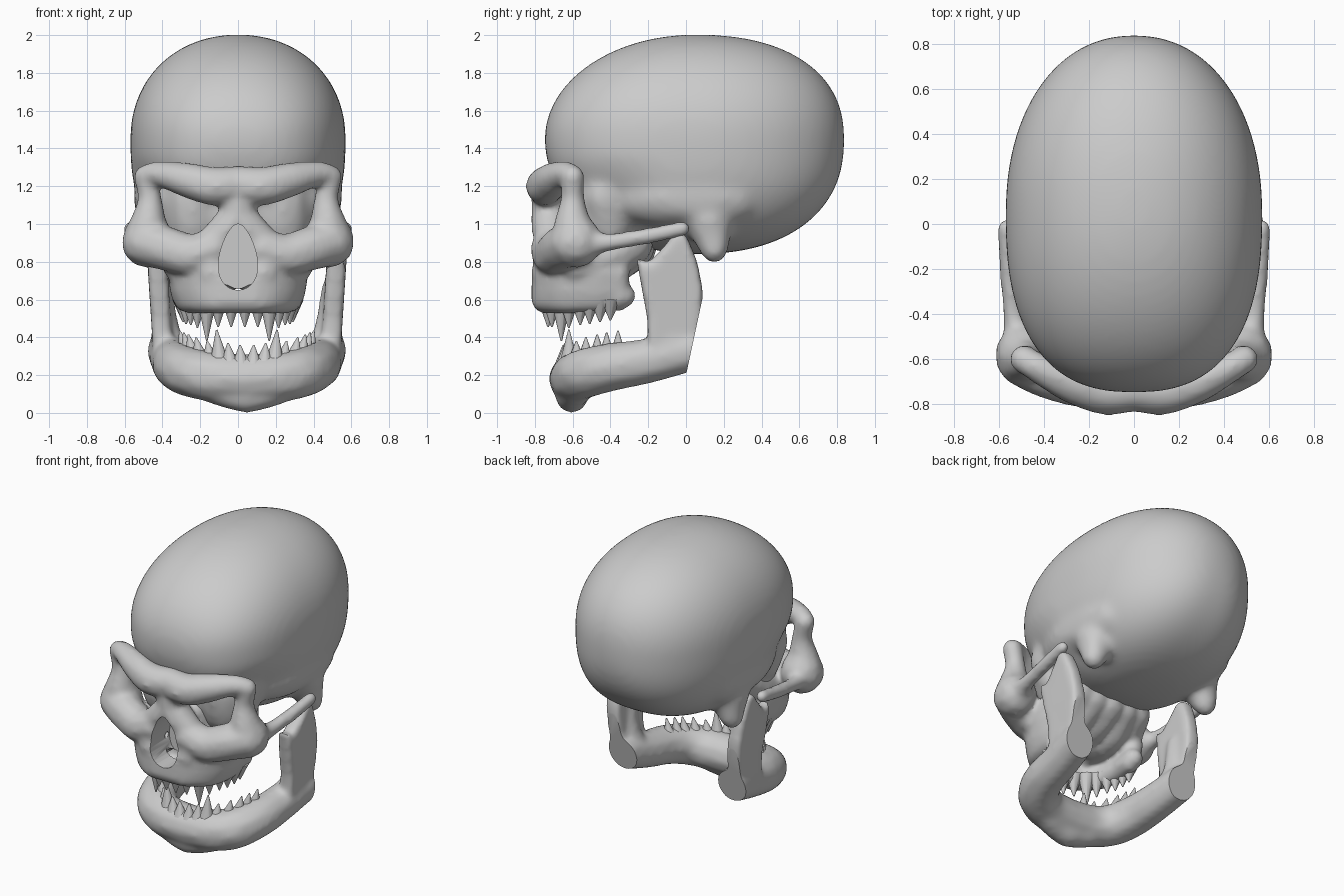
import bpy, bmesh, math
from mathutils import Vector, Matrix

if "Cube" in bpy.data.objects:
    bpy.data.objects.remove(bpy.data.objects["Cube"])


def chain(bm, pts, mirror=True, steps=10):
    """Sweep spheres along a smooth path of (x, y, z, r), optionally mirrored in x."""
    P = [Vector(p) for p in pts]
    P = [2 * P[0] - P[1]] + P + [2 * P[-1] - P[-2]]
    for k in range(1, len(P) - 2):
        p0, p1, p2, p3 = P[k - 1:k + 3]
        for i in range(steps + 1):
            t = i / steps
            x, y, z, r = 0.5 * (2 * p1 + (p2 - p0) * t + (2 * p0 - 5 * p1 + 4 * p2 - p3) * t * t
                                + (3 * p1 - p0 - 3 * p2 + p3) * t ** 3)
            for s in ((1, -1) if mirror else (1,)):
                bmesh.ops.create_icosphere(bm, subdivisions=2, radius=r,
                                           matrix=Matrix.Translation((s * x, y, z)))


def prism(bm, ring, offset):
    """Closed solid between a ring of points and its copy moved by offset."""
    a = [bm.verts.new(p) for p in ring]
    b = [bm.verts.new(Vector(p) + Vector(offset)) for p in ring]
    bm.faces.new(a)
    bm.faces.new(b[::-1])
    for i in range(len(a)):
        bm.faces.new((a[i - 1], b[i - 1], b[i], a[i]))
    bmesh.ops.recalc_face_normals(bm, faces=bm.faces[:])


def make(name, bm):
    me = bpy.data.meshes.new(name)
    bm.to_mesh(me)
    bm.free()
    ob = bpy.data.objects.new(name, me)
    bpy.context.collection.objects.link(ob)
    return ob


def select(ob):
    bpy.ops.object.select_all(action='DESELECT')
    ob.select_set(True)
    bpy.context.view_layer.objects.active = ob


def shade(ob, angle=45):
    select(ob)
    bpy.ops.object.shade_smooth_by_angle(angle=math.radians(angle))


def fuse(ob, voxel, smooth, cutter=None):
    """Melt overlapping solids into one smooth bone."""
    m = ob.modifiers.new("melt", 'REMESH')
    m.mode, m.voxel_size = 'VOXEL', voxel
    m = ob.modifiers.new("soften", 'SMOOTH')
    m.factor, m.iterations = 0.5, smooth
    if cutter:
        m = ob.modifiers.new("cut", 'BOOLEAN')
        m.operation, m.object, m.solver = 'DIFFERENCE', cutter, 'EXACT'
    select(ob)
    bpy.ops.object.convert(target='MESH')
    shade(ob)


# Cranium: egg-shaped vault, pinched at the temples
bm = bmesh.new()
bmesh.ops.create_uvsphere(bm, u_segments=64, v_segments=40, radius=1)
for v in bm.verts:
    a, b, u = v.co
    n = math.hypot(a, b) or 1
    c, s = a / n, b / n
    p = 2.5 if u < 0 else 2.15
    w = 0.57 * max(0, 1 - abs(u) ** p) ** (1 / p)
    q = 2.0 if u < 0 else 2.3
    h = max(0, 1 - abs(u) ** q) ** (1 / q) * (0.553 if s > 0 else 0.61)
    e = 0.95 if s > 0 else 0.76
    x = math.copysign(abs(c) ** e, c) * w
    z = 1.45 + math.copysign(abs(s) ** e, s) * h
    y = 0.045 + 0.793 * u
    pinch = min(1, max(0, (1.35 - z) / 0.3)) * min(1, max(0, (-0.1 - y) / 0.3))
    v.co = (x * (1 - 0.15 * pinch), y, z)
bmesh.ops.recalc_face_normals(bm, faces=bm.faces[:])
# Temple bulges, mastoid knobs and the mass behind the eye sockets
chain(bm, [(.36, -.26, 1.14, .13), (.39, -.1, 1.14, .16), (.395, .1, 1.14, .165),
           (.385, .25, 1.14, .15)])
chain(bm, [(.42, .12, 1.02, .13), (.435, .14, .93, .1), (.455, .15, .865, .078)])
chain(bm, [(.24, -.48, 1.13, .15), (.23, -.45, 1.0, .16), (.22, -.38, .88, .14)])
chain(bm, [(.34, -.43, 1.14, .12), (.3, -.4, 1.0, .12)])
chain(bm, [(.05, -.48, 1.06, .14), (.05, -.42, .9, .15)])
fuse(make("cranium", bm), 0.02, 22)

# Nose opening cutter: pear outline
bm = bmesh.new()
prism(bm, [(0.1 * math.sin(t) * (1 - 0.3 * math.cos(t)), -1.0, 0.825 + 0.175 * math.cos(t))
           for t in [i * math.tau / 32 for i in range(32)]], (0, 0.4, 0))
nose = make("nose_cutter", bm)
nose.hide_render = True

# Face: brow, eye socket rims, cheeks, upper jaw and cheek arches
bm = bmesh.new()
chain(bm, [(0, -.735, 1.21, .1), (.13, -.745, 1.2, .105), (.26, -.71, 1.23, .095),
           (.36, -.67, 1.255, .078), (.44, -.63, 1.265, .066), (.49, -.60, 1.25, .064)])
chain(bm, [(.49, -.60, 1.25, .064), (.467, -.60, 1.13, .066), (.475, -.60, 1.0, .1),
           (.48, -.58, .905, .14)])
chain(bm, [(.49, -.60, .90, .125), (.38, -.66, .87, .12), (.25, -.70, .835, .115),
           (.13, -.715, .87, .11)])
chain(bm, [(0, -.73, 1.2, .09), (0, -.725, 1.06, .095), (.05, -.72, .98, .1),
           (.14, -.715, .88, .09), (.14, -.735, .74, .085)])
for z, k in ((.74, 1.02), (.70, 1), (.66, .98), (.63, .95), (.6, .91)):
    chain(bm, [(0, -.745, z, .075), (.14 * k, -.735, z, .075), (.26 * k, -.64, z, .075),
               (.30 * k, -.5, z, .07), (.29 * k, -.36, z, .065)], steps=8)
chain(bm, [(.28, -.36, .62, .066), (.27, -.33, .62, .066)])
chain(bm, [(.3, -.58, .78, .1), (.25, -.42, .83, .13), (.22, -.3, .9, .13)])
chain(bm, [(.14, -.62, .71, .06), (.14, -.42, .76, .1), (.12, -.28, .88, .12)])
chain(bm, [(0, -.62, .71, .06), (0, -.42, .77, .1), (0, -.28, .88, .13)])
chain(bm, [(.06, -.52, .74, .1), (.06, -.51, .86, .11), (.06, -.5, .98, .12)])
chain(bm, [(.5, -.52, .9, .085), (.532, -.42, .902, .05), (.555, -.2, .937, .045),
           (.568, -.02, .975, .042)], steps=12)
fuse(make("face", bm), 0.016, 10, nose)
bpy.data.objects.remove(nose)

# Lower jaw: upright rami, curved body and chin; it sits slightly off centre
SHIFT = 0.047
side = [(-.2, .25), (-.205, .5), (-.235, .66), (-.265, .83), (-.2, .79), (-.1, .9),
        (-.06, .96), (.0, .95), (.06, .8), (.09, .65), (.085, .5), (.03, .22)]
bm = bmesh.new()
for s in (1, -1):
    prism(bm, [(s * (.37 + .065 * z), y, z) for y, z in side], (s * .105, 0, 0))
bmesh.ops.bevel(bm, geom=bm.edges[:], offset=.028, segments=2, affect='EDGES', profile=.5,
                clamp_overlap=True)
chain(bm, [(0, -.595, .18, .135), (.18, -.58, .19, .135), (.3, -.515, .215, .135),
           (.365, -.38, .245, .13), (.39, -.2, .275, .122), (.42, .03, .33, .112)])
chain(bm, [(.41, -.08, .3, .11), (.43, -.06, .45, .075), (.45, -.07, .65, .06)])
chain(bm, [(0, -.605, .085, .088), (.08, -.6, .1, .085), (.16, -.58, .14, .1)])
for v in bm.verts:
    v.co.x += SHIFT
jaw = make("lower_jaw", bm)
fuse(jaw, 0.016, 14)
# Flat slanted cut at the jaw corners
bm = bmesh.new()
bm.from_mesh(jaw.data)
bmesh.ops.bisect_plane(bm, geom=bm.verts[:] + bm.edges[:] + bm.faces[:], dist=1e-5,
                       plane_co=(0, 0, .2), plane_no=(0, .35, -.075), clear_outer=True)
bmesh.ops.holes_fill(bm, edges=[e for e in bm.edges if e.is_boundary], sides=0)
bm.to_mesh(jaw.data)
bm.free()
shade(jaw)


def teeth(name, rows, base, shift, lean):
    """Pointed teeth: rows of (x, y, tip z), mirrored."""
    bm = bmesh.new()
    for x, y, tip in rows:
        for s in (1, -1):
            lo = Vector((s * (x - lean * x) + shift, y, base + (.12 * x if lean else 0)))
            hi = Vector((s * x + shift, y, tip))
            d = hi - lo
            rot = d.to_track_quat('Z', 'Y').to_matrix().to_4x4()
            bmesh.ops.create_cone(bm, cap_ends=True, segments=10, radius1=.056, radius2=.004,
                                  depth=d.length, matrix=Matrix.Translation((lo + hi) / 2) @ rot)
    shade(make(name, bm), 50)


# Teeth, with long canines
teeth("upper_teeth", [(.036, -.73, .455), (.105, -.71, .455), (.165, -.66, .38),
                      (.215, -.62, .45), (.25, -.56, .465), (.275, -.51, .47),
                      (.29, -.455, .48), (.295, -.4, .49)], .6, 0, 0)
teeth("lower_teeth", [(.036, -.65, .36), (.1, -.64, .37), (.16, -.62, .44),
                      (.21, -.58, .38), (.27, -.53, .40), (.31, -.47, .415),
                      (.335, -.42, .425), (.355, -.36, .435)], .23, SHIFT, .1)
